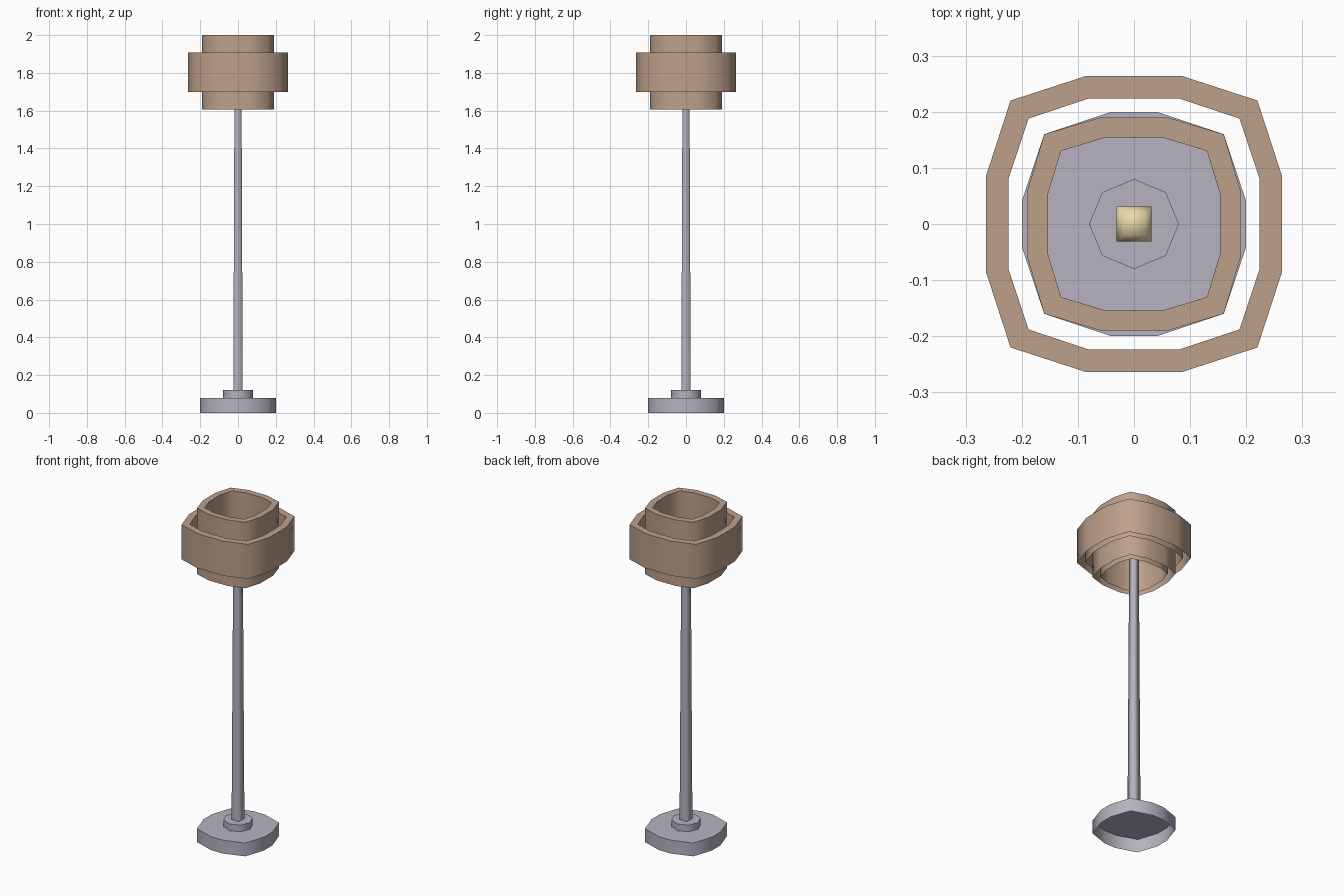
import bpy, bmesh, math

cube = bpy.data.objects.get("Cube")
if cube:
    bpy.data.objects.remove(cube, do_unlink=True)


def material(name, srgb):
    color = tuple((v / 255) ** 2.2 for v in srgb) + (1.0,)
    mat = bpy.data.materials.new(name)
    mat.use_nodes = True
    mat.diffuse_color = color
    node = next(n for n in mat.node_tree.nodes if n.type == 'BSDF_PRINCIPLED')
    node.inputs["Base Color"].default_value = color
    node.inputs["Roughness"].default_value = 0.8
    return mat


metal = material("grey_metal", (180, 177, 190))
fabric = material("tan_fabric", (188, 159, 138))
glow = material("pale_yellow", (232, 218, 168))


def rounded_square(flat, reach, corner):
    """Twelve-sided outline: one quarter, turned four times."""
    points = []
    quarter = [(reach, flat), (corner, corner), (flat, reach)]
    for turn in range(4):
        points += quarter
        quarter = [(-y, x) for x, y in quarter]
    # the turned quarters already run counter-clockwise
    return points


def polygon(sides, radius, start=0.0):
    return [(radius * math.cos(start + math.tau * i / sides),
             radius * math.sin(start + math.tau * i / sides)) for i in range(sides)]


def square(half):
    return polygon(4, half * math.sqrt(2), math.pi / 4)


def loft(name, sections, mat, cap_top=False, sharp=60):
    """Skin a stack of (outline, height) sections."""
    bm = bmesh.new()
    rings = [[bm.verts.new((x, y, z)) for x, y in outline] for outline, z in sections]
    for low, high in zip(rings, rings[1:]):
        n = len(low)
        for i in range(n):
            j = (i + 1) % n
            bm.faces.new((low[i], low[j], high[j], high[i]))
    if cap_top:
        bm.faces.new(rings[-1])
    for face in bm.faces:
        face.smooth = True
    mesh = bpy.data.meshes.new(name)
    bm.to_mesh(mesh)
    bm.free()
    if sharp:
        mesh.set_sharp_from_angle(angle=math.radians(sharp))
    mesh.materials.append(mat)
    obj = bpy.data.objects.new(name, mesh)
    bpy.context.collection.objects.link(obj)
    return obj


def shade_ring(name, outer, inner, bottom, top):
    """Outer wall, flat top rim and inner wall, open underneath."""
    loft(name, [(outer, bottom), (outer, top), (inner, top), (inner, bottom)], fabric)


# Base, open underneath, with a small collar
foot = rounded_square(0.04, 0.2, 0.16)
loft("base", [(foot, 0), (foot, 0.08)], metal, cap_top=True)
collar = polygon(8, 0.08)
loft("collar", [(collar, 0.08), (collar, 0.12)], metal, cap_top=True)

# Tapered square pole
loft("pole", [(square(0.025), 0.12), (square(0.0185), 1.74)], metal, sharp=None)

# Rounded bulb
loft("bulb", [(square(0.0185), 1.73), (square(0.031), 1.76), (square(0.031), 1.8),
              (square(0.02), 1.83)], glow, cap_top=True, sharp=None)

# Two nested shade rings
shade_ring("inner_shade", rounded_square(0.06, 0.19, 0.16),
           rounded_square(0.055, 0.153, 0.13), 1.605, 2.0)
shade_ring("outer_shade", rounded_square(0.085, 0.264, 0.22),
           rounded_square(0.08, 0.224, 0.188), 1.7, 1.907)
